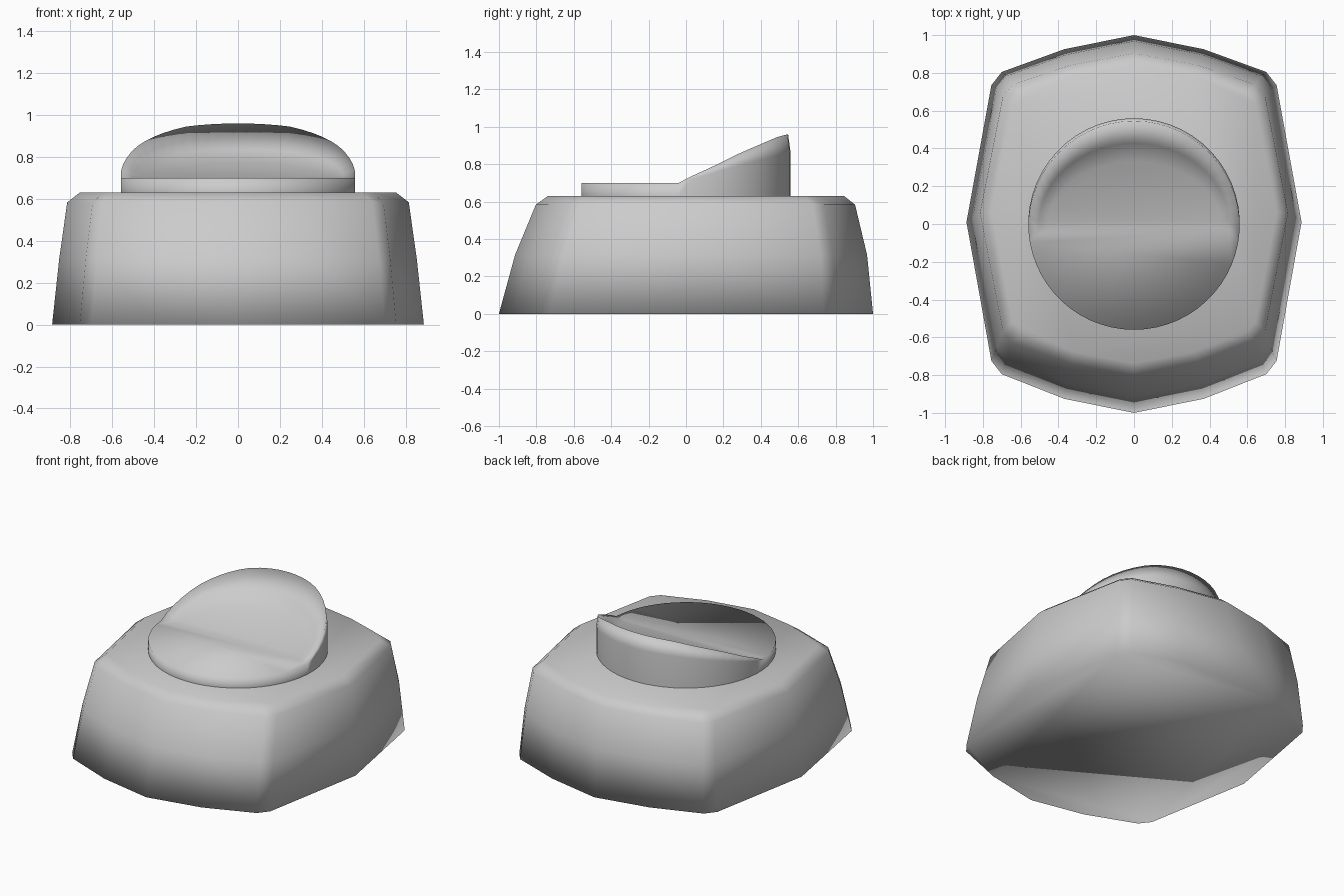
import bpy, bmesh
from math import sin, cos, radians

if "Cube" in bpy.data.objects:
    bpy.data.objects.remove(bpy.data.objects["Cube"])


def make_object(name, bm):
    bmesh.ops.recalc_face_normals(bm, faces=bm.faces[:])
    for f in bm.faces:
        f.smooth = True
    mesh = bpy.data.meshes.new(name)
    bm.to_mesh(mesh)
    bm.free()
    obj = bpy.data.objects.new(name, mesh)
    bpy.context.collection.objects.link(obj)
    return obj


def bridge(bm, a, b, closed=False):
    n = len(a)
    for i in range(n if closed else n - 1):
        j = (i + 1) % n
        bm.faces.new((a[i], a[j], b[j], b[i]))


def interp(x, pts):
    for (x0, y0), (x1, y1) in zip(pts, pts[1:]):
        if x <= x1:
            return y0 + (y1 - y0) * max(0, (x - x0) / (x1 - x0))
    return pts[-1][1]


# Faceted tapered body: one outline scaled through four levels
right = [(0, 1), (.37, .925), (.70, .805), (.755, .735), (.887, .01),
         (.755, -.725), (.70, -.795), (.37, -.925), (0, -1)]
outline = right + [(-x, y) for x, y in right[-2:0:-1]]
# height, half width, front y, back y
levels = [(0, .887, -1, 1), (.315, .853, -.914, .968),
          (.583, .815, -.803, .904), (.63, .755, -.738, .845)]
bm = bmesh.new()
rings = []
for z, w, front, back in levels:
    mid, half = (front + back) / 2, (back - front) / 2
    rings.append([bm.verts.new((x * w / .887, mid + y * half, z)) for x, y in outline])
for a, b in zip(rings, rings[1:]):
    bridge(bm, a, b, True)
bm.faces.new(rings[0])
bm.faces.new(rings[-1])
make_object("body", bm)

# Round knob: low disc in front, sloping hood at the back
R, BASE, TOP, N = .56, .63, .70, 28
hood_profile = [(-.039, TOP), (0, .722), (.14, .785), (.29, .858), (.50, .945), (.56, .96)]
back_angles = [radians(-4 + 188 * i / N) for i in range(N + 1)]
front_angles = [radians(184 + 172 * i / N) for i in range(1, N)]
bm = bmesh.new()
base, outer, lip, middle, inner = [], [], [], [], []
for a in back_angles:
    x, y = R * cos(a), R * sin(a)
    z = interp(y, hood_profile)
    rise = (z - TOP) / .26
    o = (x * (1 - .025 * rise), y * (1 - .025 * rise), z)
    iy = .33 * sin(a)
    i = (.458 * cos(a), iy, TOP + .07 * max(0, iy + .023) / .353)
    m = [.45 * p + .55 * q for p, q in zip(o, i)]
    m[2] -= .02 * rise
    base.append(bm.verts.new((x, y, BASE)))
    outer.append(bm.verts.new((x, y, TOP + (z - TOP) * .6)))
    lip.append(bm.verts.new(o))
    middle.append(bm.verts.new(m))
    inner.append(bm.verts.new(i))
bridge(bm, base, outer)
bridge(bm, outer, lip)
bridge(bm, lip, middle)
bridge(bm, middle, inner)
bm.faces.new(inner)

# Front disc wall and top
low = [bm.verts.new((R * cos(a), R * sin(a), BASE)) for a in front_angles]
high = [bm.verts.new((R * cos(a), R * sin(a), TOP)) for a in front_angles]
bridge(bm, [base[-1]] + low + [base[0]], [lip[-1]] + high + [lip[0]])
bm.faces.new([lip[-1]] + high + [lip[0], middle[0], inner[0], inner[-1], middle[-1]])
bmesh.ops.remove_doubles(bm, verts=bm.verts[:], dist=.0005)
make_object("knob_with_hood", bm)
